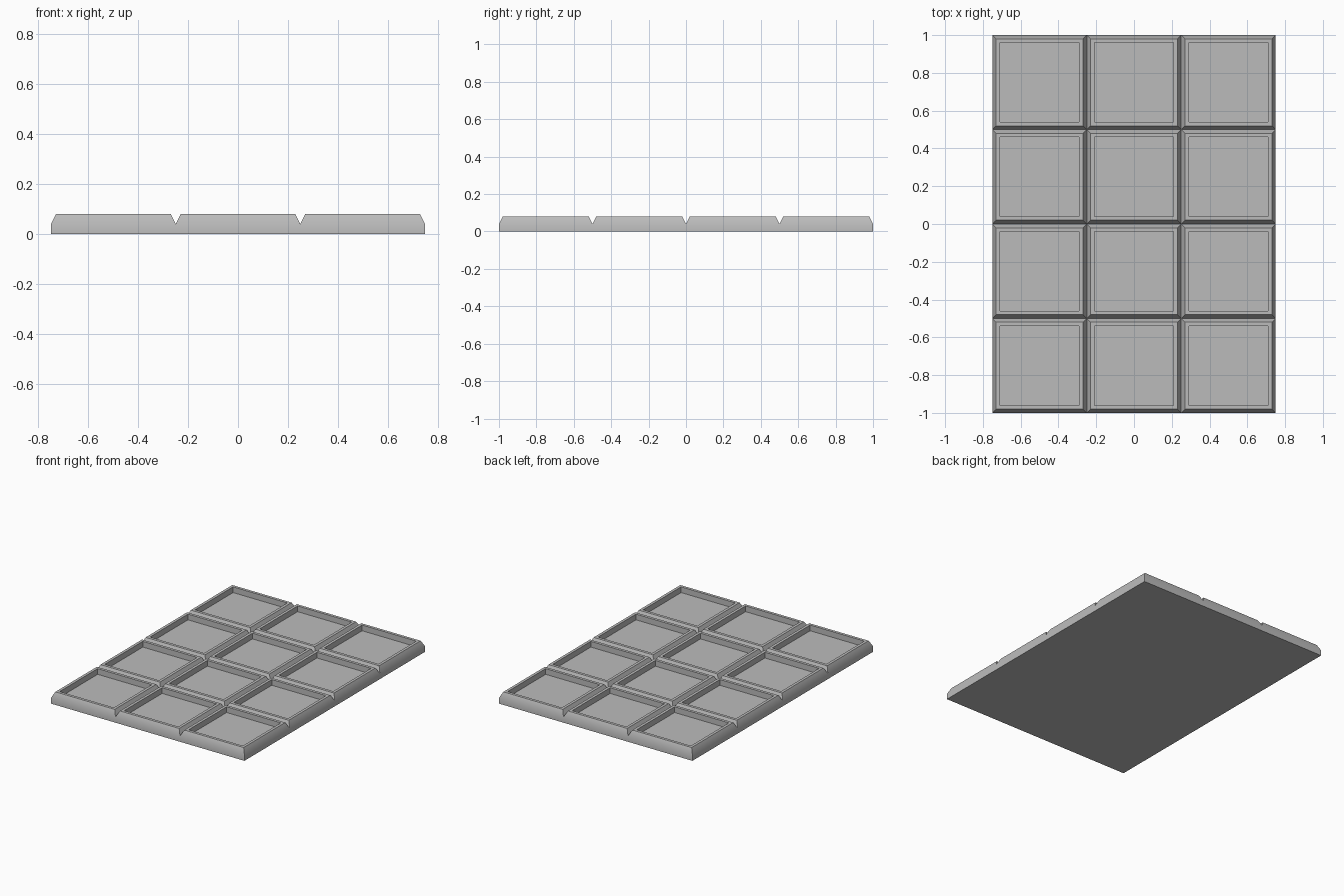
import bpy
import bmesh

cube = bpy.data.objects.get("Cube")
if cube:
    bpy.data.objects.remove(cube, do_unlink=True)

COLS, ROWS, CELL = 3, 4, 0.5
EDGE_Z, BEVEL, RIM, DEPTH = 0.04, 0.02, 0.02, 0.04

grey = bpy.data.materials.new("plain_grey")
grey.use_nodes = True
colour = (0.5, 0.5, 0.5, 1.0)
grey.diffuse_color = colour
grey.node_tree.nodes["Principled BSDF"].inputs["Base Color"].default_value = colour

bm = bmesh.new()

# Grid of squares at groove height
verts = [[bm.verts.new(((i - COLS / 2) * CELL, (j - ROWS / 2) * CELL, EDGE_Z))
          for j in range(ROWS + 1)] for i in range(COLS + 1)]
cells = [bm.faces.new((verts[i][j], verts[i + 1][j], verts[i + 1][j + 1], verts[i][j + 1]))
         for i in range(COLS) for j in range(ROWS)]

# Outer walls and flat underside
border = [e for e in bm.edges if e.is_boundary]
walls = bmesh.ops.extrude_edge_only(bm, edges=border)["geom"]
for v in (g for g in walls if isinstance(g, bmesh.types.BMVert)):
    v.co.z = 0
rim_edges = [e for e in bm.edges if all(v.co.z == 0 for v in e.verts)]
bmesh.ops.contextual_create(bm, geom=rim_edges)


def inset(thickness):
    bmesh.ops.inset_individual(bm, faces=cells, thickness=thickness, use_even_offset=True)


def shift(dz):
    for v in {v for f in cells for v in f.verts}:
        v.co.z += dz


# Sloped sides up to the rim
inset(BEVEL)
shift(DEPTH)
# Flat rim, then the upright walls of the recess
inset(RIM)
sunk = bmesh.ops.extrude_discrete_faces(bm, faces=cells)["faces"]
cells = sunk
shift(-DEPTH)

bmesh.ops.recalc_face_normals(bm, faces=bm.faces)
mesh = bpy.data.meshes.new("segmented_bar")
bm.to_mesh(mesh)
bm.free()
mesh.materials.append(grey)
bar = bpy.data.objects.new("segmented_bar", mesh)
bpy.context.collection.objects.link(bar)

# Soften only the shallow side angles
bpy.context.view_layer.objects.active = bar
bar.select_set(True)
bpy.ops.object.shade_smooth_by_angle(angle=0.5236)
